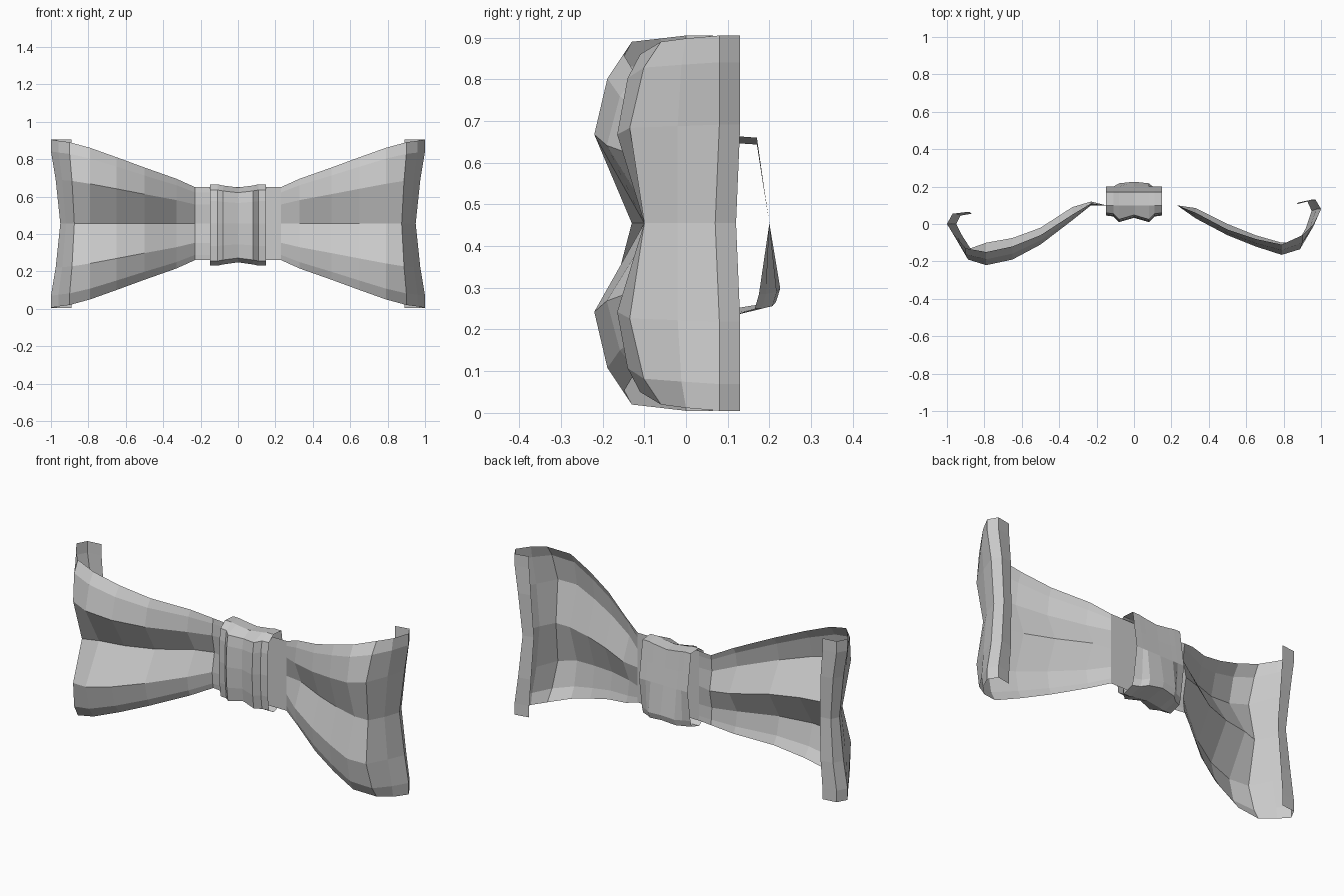
import bpy

old = bpy.data.objects.get("Cube")
if old:
    bpy.data.objects.remove(old)

MID_Z = 0.455

cloth = bpy.data.materials.new("grey_cloth")
cloth.use_nodes = True
colour = (0.6, 0.6, 0.6, 1)
cloth.diffuse_color = colour
cloth.node_tree.nodes["Principled BSDF"].inputs["Base Color"].default_value = colour


def loft(name, sections, closed=False):
    """Skin a row of equally long point sections with flat quads."""
    size = len(sections[0])
    verts = [point for section in sections for point in section]
    faces = []
    for s in range(len(sections) - 1):
        for i in range(size if closed else size - 1):
            j = (i + 1) % size
            a, b = s * size, (s + 1) * size
            faces.append((a + i, a + j, b + j, b + i))
    mesh = bpy.data.meshes.new(name)
    mesh.from_pydata(verts, [], faces)
    mesh.materials.append(cloth)
    mesh.update()
    obj = bpy.data.objects.new(name, mesh)
    bpy.context.collection.objects.link(obj)
    return obj


# Shared wing outline from knot to curled tip: distance from centre, half height
reach = [0, .15, .23, .33, .5, .65, .79, .9, .96, 1, .97, .89]
half_height = [.195, .195, .195, .24, .3, .355, .405, .435, .443, .45, .45, .45]


def wing(name, side, edge, ridge, valley):
    """Pleated cloth: outer edges, two forward ridges and a central valley."""
    sections = []
    for x, h, ye, yr, yv in zip(reach, half_height, edge, ridge, valley):
        xv = x - max(0, x - .8) * .25          # tip is pulled in at the middle
        xr = (x + xv) / 2
        crest = h * .525
        fold = crest + (h - crest) * .7
        upper = [(xr, yr, crest), (x, yr + (ye - yr) * .45, fold), (x, ye, h)]
        profile = [(px, py, -pz) for px, py, pz in reversed(upper)]
        profile += [(xv, yv, 0)] + upper
        if side < 0:
            profile.reverse()
        sections.append([(side * px, py, MID_Z + pz) for px, py, pz in profile])
    return loft(name, sections)


wing("left_wing", 1,
     [.1, .1, .1, .06, -.03, -.08, -.11, -.06, 0, .08, .13, .115],
     [.1, .1, .1, .03, -.06, -.12, -.165, -.135, -.02, .08, .13, .115],
     [.1, .1, .1, .085, 0, -.06, -.1, -.1, -.02, .07, .12, .105])
wing("right_wing", -1,
     [.1, .1, .11, .05, -.06, -.12, -.15, -.13, -.06, 0, .055, .065],
     [.1, .1, .1, .02, -.11, -.19, -.22, -.19, -.07, 0, .055, .065],
     [.1, .1, .12, .09, -.02, -.075, -.1, -.13, -.06, 0, .045, .055])

# Knot: hollow band round the middle, pleated in front and bulging behind
ring = [(.06, -.2), (.05, -.12), (.045, 0), (.05, .12), (.06, .18), (.1, .21),
        (.17, .205), (.185, .1), (.2, 0), (.175, -.17), (.165, -.205), (.1, -.225)]
pleats = [(.15, 0, 0, 1), (.11, -.005, .01, 1), (.08, -.035, .025, .97), (0, -.012, .03, .92)]
knot_sections = []
for x, front, back, squash in [(-p[0], *p[1:]) for p in pleats] + pleats[-2::-1]:
    section = []
    for y, z in ring:
        if y < .09:
            shift = front
        elif y > .15 and z < -.1:
            shift = back * 1.7
        else:
            shift = 0
        section.append((x, y + shift, MID_Z + z * squash))
    knot_sections.append(section)
loft("knot", knot_sections, closed=True)
